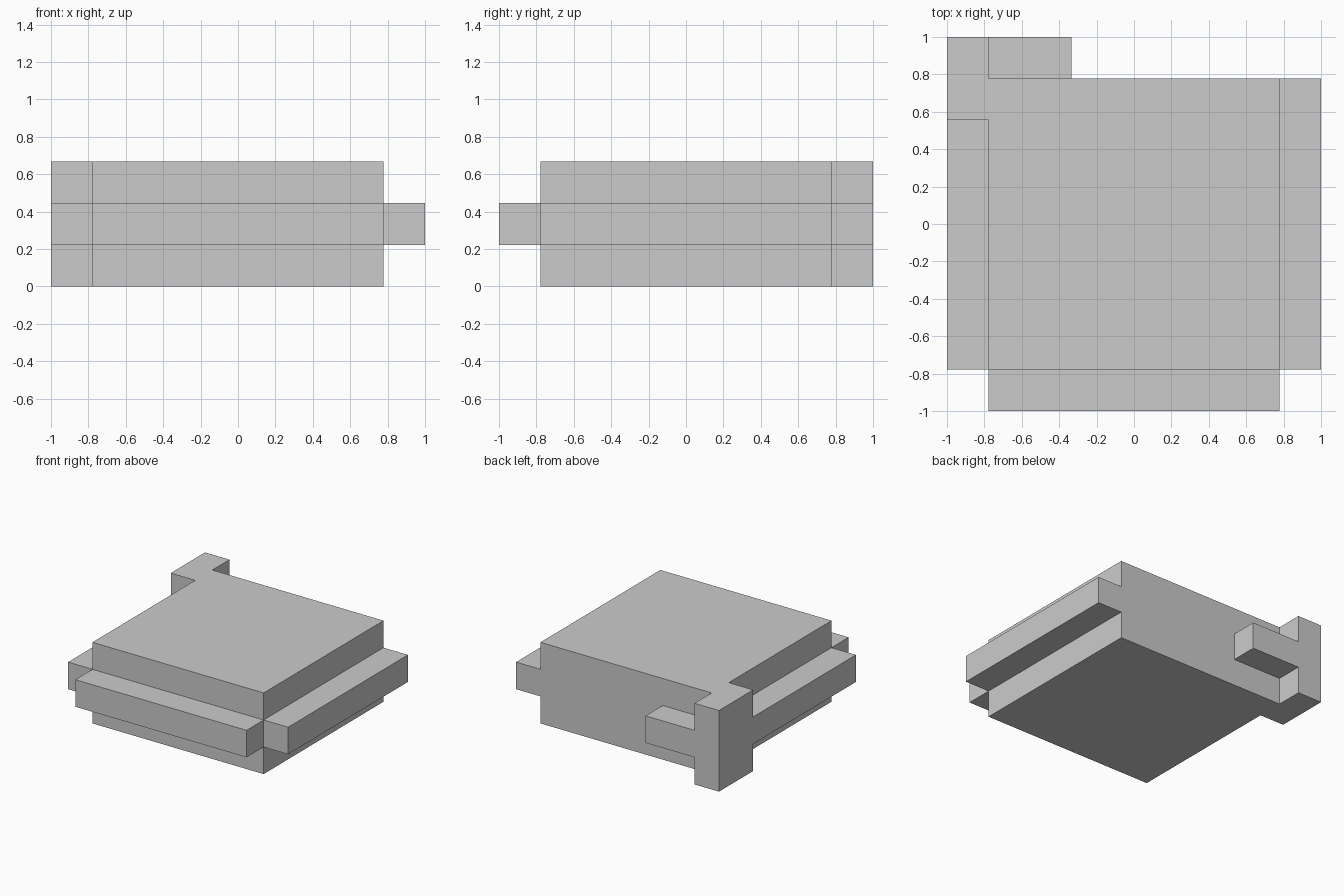
import bpy, bmesh

if "Cube" in bpy.data.objects:
    bpy.data.objects.remove(bpy.data.objects["Cube"])

U = 2 / 9            # grid module
A, B = 3.5, 4.5      # half-size of slab and of overall outline, in modules


def prism(name, outline, z0, z1):
    """Extrude a counter-clockwise outline (in modules) from z0 to z1."""
    bm = bmesh.new()
    base = bm.faces.new([bm.verts.new((x * U, y * U, z0 * U)) for x, y in outline])
    top = bmesh.ops.extrude_face_region(bm, geom=[base], use_keep_orig=True)
    verts = [g for g in top["geom"] if isinstance(g, bmesh.types.BMVert)]
    bmesh.ops.translate(bm, verts=verts, vec=(0, 0, (z1 - z0) * U))
    bmesh.ops.recalc_face_normals(bm, faces=bm.faces)
    mesh = bpy.data.meshes.new(name)
    bm.to_mesh(mesh)
    bm.free()
    obj = bpy.data.objects.new(name, mesh)
    bpy.context.collection.objects.link(obj)
    return obj


def rail(name, x0, x1, y0, y1):
    """Tongue in the middle third of the height."""
    return prism(name, [(x0, y0), (x1, y0), (x1, y1), (x0, y1)], 1, 2)


# Square slab with the full-height post wrapped onto its back left corner
prism("slab_with_corner_post",
      [(-A, -A), (A, -A), (A, A), (-A, A), (-A, B), (-B, B), (-B, 2.5), (-A, 2.5)],
      0, 3)

# Tongues around the edges
rail("front_tongue", -A, A, -B, -A)
rail("right_tongue", A, B, -A, A)
rail("left_tongue", -B, -A, -A, 2.5)
rail("back_tab", -A, -1.5, A, B)
